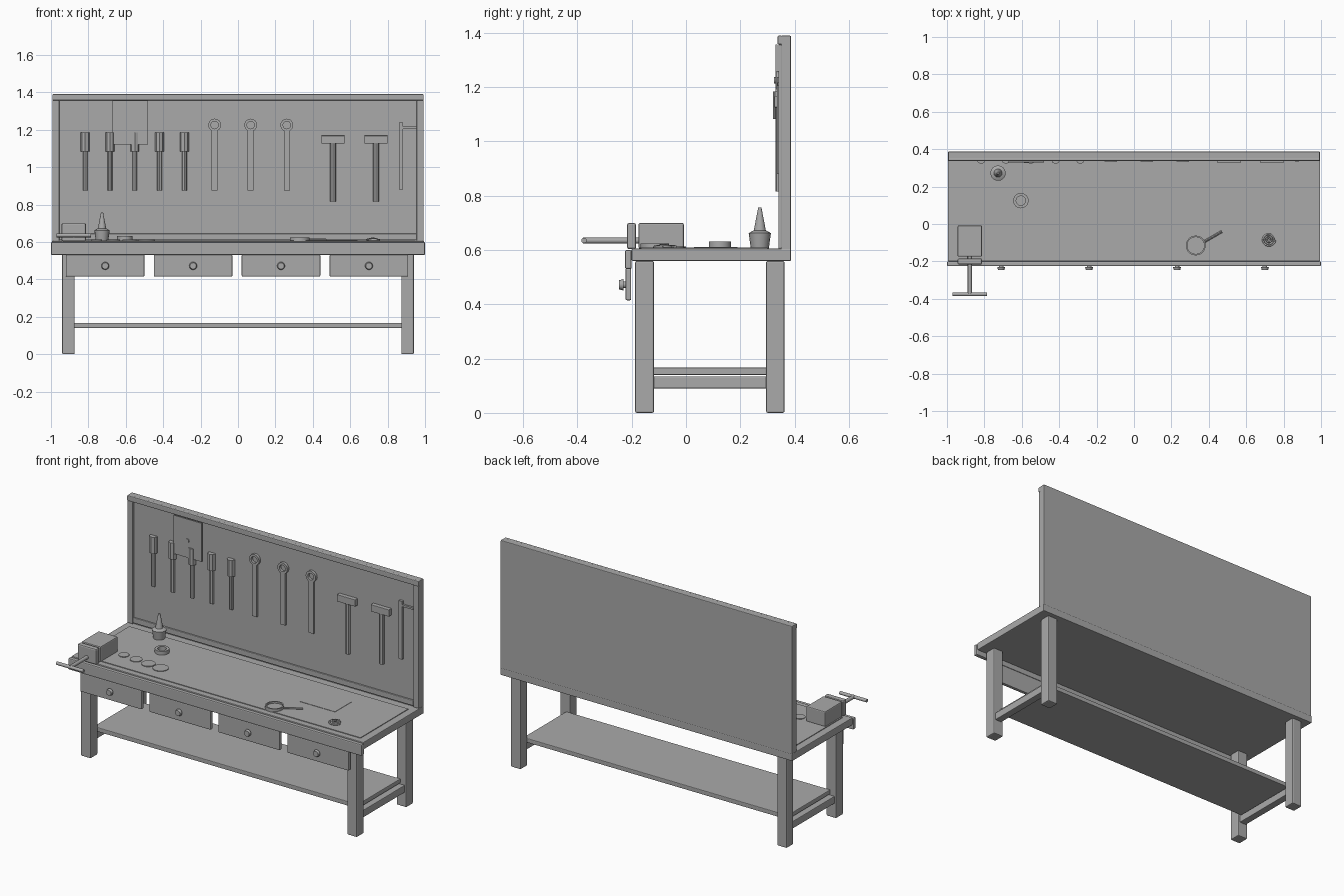
import bpy, math
from mathutils import Vector

cube = bpy.data.objects.get("Cube")
if cube:
    bpy.data.objects.remove(cube, do_unlink=True)

grey = bpy.data.materials.new("workshop_grey")
grey.use_nodes = True
colour = (0.4, 0.4, 0.4, 1)
grey.diffuse_color = colour
grey.node_tree.nodes["Principled BSDF"].inputs["Base Color"].default_value = colour


def finish(name, bevel=0):
    ob = bpy.context.object
    ob.name = name
    ob.data.materials.append(grey)
    if bevel:
        mod = ob.modifiers.new("soft_edges", 'BEVEL')
        mod.width = bevel
        mod.segments = 2
        mod.limit_method = 'ANGLE'
    return ob


def box(name, x, y, z, bevel=0.004):
    """Box from its (low, high) range on each axis."""
    lo, hi = Vector((x[0], y[0], z[0])), Vector((x[1], y[1], z[1]))
    bpy.ops.mesh.primitive_cube_add(size=1, location=(lo + hi) / 2)
    bpy.context.object.scale = hi - lo
    bpy.ops.object.transform_apply(location=False, rotation=False, scale=True)
    return finish(name, bevel)


def rod(name, start, end, r1, r2=None, sides=16):
    """Cylinder or cone between two points."""
    a, b = Vector(start), Vector(end)
    bpy.ops.mesh.primitive_cone_add(vertices=sides, radius1=r1, radius2=r1 if r2 is None else r2,
                                    depth=(b - a).length, location=(a + b) / 2,
                                    rotation=(b - a).to_track_quat('Z', 'Y').to_euler())
    bpy.ops.object.shade_smooth_by_angle(angle=math.radians(35))
    return finish(name)


def ring(name, centre, outer, inner, depth, axis='Z'):
    """Flat ring made of a washer profile spun round an axis."""
    n = 24
    verts, faces = [], []
    for i in range(n):
        t = math.tau * i / n
        for r, h in ((outer, 0), (outer, depth), (inner, depth), (inner, 0)):
            p = (r * math.cos(t), r * math.sin(t), h)
            verts.append(p if axis == 'Z' else (p[0], -p[2], p[1]))
        for k in range(4):
            j, m = (i + 1) % n, (k + 1) % 4
            faces.append((4 * i + k, 4 * j + k, 4 * j + m, 4 * i + m))
    mesh = bpy.data.meshes.new(name)
    mesh.from_pydata(verts, [], faces)
    ob = bpy.data.objects.new(name, mesh)
    ob.location = centre
    bpy.context.collection.objects.link(ob)
    bpy.ops.object.select_all(action='DESELECT')
    bpy.context.view_layer.objects.active = ob
    ob.select_set(True)
    bpy.ops.object.shade_smooth_by_angle(angle=math.radians(35))
    return finish(name)


# Bench frame
TOP = 0.605
box("bench_top", (-0.995, 0.995), (-0.2, 0.387), (0.56, TOP))
box("front_trim", (-1, 1), (-0.225, -0.2), (0.53, 0.6), 0.006)
box("bench_mat", (-0.95, 0.95), (-0.165, 0.3), (TOP, TOP + 0.004), 0)
for side, s in (("right", -1), ("left", 1)):
    xs = sorted((s * 0.94, s * 0.873))
    box(side + "_front_leg", xs, (-0.187, -0.118), (0, 0.56), 0.006)
    box(side + "_rear_leg", xs, (0.295, 0.363), (0, 0.56), 0.006)
    box(side + "_side_rail", sorted((s * 0.93, s * 0.885)), (-0.12, 0.297), (0.09, 0.135))
box("lower_shelf", (-0.9, 0.9), (-0.12, 0.297), (0.14, 0.167))

# Drawer fronts with knobs
for i in range(4):
    x = -0.71 + i * 0.47
    box(f"drawer_front_{i + 1}", (x - 0.21, x + 0.21), (-0.223, -0.202), (0.415, 0.532), 0.005)
    rod(f"drawer_knob_stem_{i + 1}", (x, -0.22, 0.472), (x, -0.234, 0.472), 0.012)
    rod(f"drawer_knob_{i + 1}", (x, -0.231, 0.472), (x, -0.246, 0.472), 0.021, 0.017)

# Back board and raised frame
BOARD = 0.35
box("back_board", (-0.993, 0.993), (BOARD, 0.387), (0.6, 1.39))
box("frame_top", (-0.993, 0.993), (0.337, 0.356), (1.357, 1.39), 0.005)
box("frame_bottom", (-0.955, 0.955), (0.34, 0.356), (0.612, 0.645))
for side, s in (("right", -1), ("left", 1)):
    box(side + "_frame_side", sorted((s * 0.993, s * 0.955)), (0.34, 0.356), (0.605, 1.357))

# Hanging screwdrivers
for i in range(5):
    x = -0.817 + i * 0.1325
    rod(f"screwdriver_handle_{i + 1}", (x, 0.345, 1.083), (x, 0.345, 1.185), 0.024, sides=8)
    rod(f"screwdriver_shaft_{i + 1}", (x, 0.345, 0.875), (x, 0.345, 1.09), 0.013, sides=8)

# Pinned note
box("pinned_note", (-0.67, -0.48), (0.33, 0.338), (1.12, 1.357), 0)
rod("note_pin", (-0.575, 0.338, 1.225), (-0.575, 0.325, 1.225), 0.012)

# Hanging wrenches
for i in range(3):
    x = -0.125 + i * 0.193
    ring(f"wrench_ring_{i + 1}", (x, 0.352, 1.225), 0.034, 0.02, 0.018, 'Y')
    box(f"wrench_shaft_{i + 1}", (x - 0.016, x + 0.016), (0.338, 0.352), (0.875, 1.197), 0)

# Hanging hammers
for i, x in enumerate((0.508, 0.738)):
    box(f"hammer_head_{i + 1}", (x - 0.062, x + 0.062), (0.325, 0.352), (1.126, 1.168), 0.002)
    rod(f"hammer_handle_{i + 1}", (x, 0.345, 0.815), (x, 0.345, 1.13), 0.016, sides=8)

# Hanging square
box("square_stock", (0.86, 0.882), (0.335, 0.352), (0.88, 1.238), 0)
box("square_blade", (0.86, 0.955), (0.338, 0.352), (1.205, 1.217), 0)

# Vise
VX = (-0.943, -0.813)
box("vise_body", VX, (-0.175, -0.008), (TOP, 0.7), 0.006)
box("vise_jaw", VX, (-0.217, -0.184), (0.603, 0.7), 0.008)
rod("vise_screw", (-0.878, -0.38, 0.635), (-0.878, -0.17, 0.635), 0.011)
rod("vise_handle", (-0.97, -0.376, 0.635), (-0.787, -0.376, 0.635), 0.01)

# Glue bottle
bx, by = -0.727, 0.272
rod("bottle_body", (bx, by, TOP), (bx, by, 0.662), 0.033, 0.041)
rod("bottle_shoulder", (bx, by, 0.662), (bx, by, 0.672), 0.041, 0.024)
rod("bottle_nozzle", (bx, by, 0.668), (bx, by, 0.757), 0.023, 0.006)

# Tape roll and row of discs
ring("tape_roll", (-0.605, 0.125, TOP), 0.041, 0.025, 0.027)
for i in range(4):
    x = -0.756 + i * 0.089
    rod(f"cut_disc_{i + 1}", (x, -0.03 - i * 0.008, TOP), (x, -0.03 - i * 0.008, TOP + 0.008),
        0.03 + i * 0.005, sides=20)

# Magnifier, sheet and wood shaving
ring("magnifier_rim", (0.33, -0.115, TOP), 0.053, 0.045, 0.02)
rod("magnifier_lens", (0.33, -0.115, TOP), (0.33, -0.115, TOP + 0.01), 0.046)
rod("magnifier_handle", (0.375, -0.095, TOP + 0.006), (0.47, -0.04, TOP + 0.006), 0.007, sides=8)
box("paper_sheet", (0.4, 0.64), (0.03, 0.19), (TOP + 0.004, TOP + 0.006), 0)
curve = bpy.data.curves.new("wood_shaving", 'CURVE')
curve.dimensions = '3D'
curve.bevel_depth = 0.005
curve.bevel_resolution = 1
spline = curve.splines.new('POLY')
spline.points.add(47)
for i, p in enumerate(spline.points):
    t, r = i * 0.4, 0.006 + 0.03 * i / 47
    p.co = (0.72 + r * math.cos(t), -0.083 + r * math.sin(t), TOP + 0.014 - 0.008 * i / 47, 1)
shaving = bpy.data.objects.new("wood_shaving", curve)
curve.materials.append(grey)
bpy.context.collection.objects.link(shaving)
